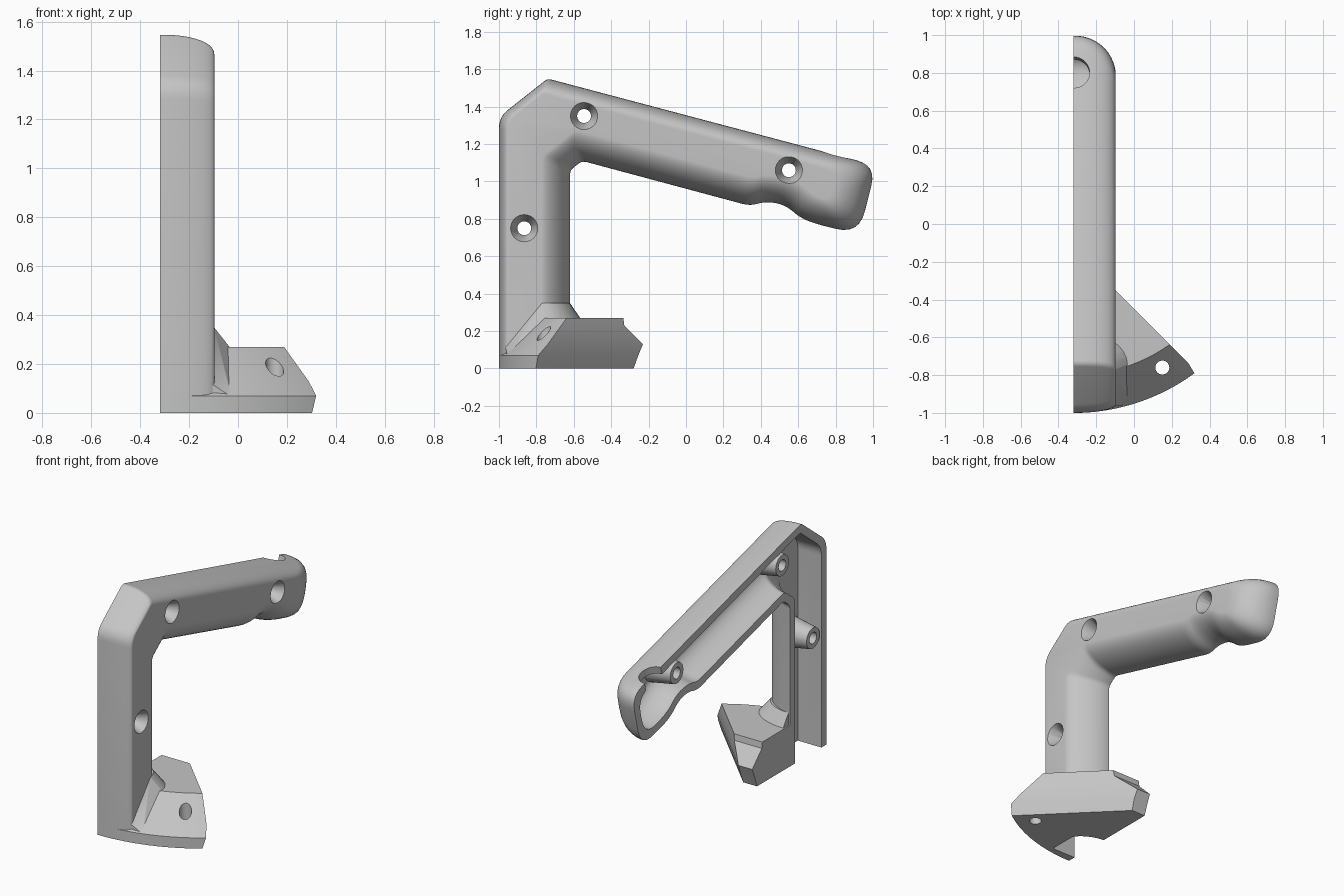
import bpy, bmesh, math
from mathutils import Vector, Matrix

if "Cube" in bpy.data.objects:
    bpy.data.objects.remove(bpy.data.objects["Cube"])

grey = bpy.data.materials.new("plain grey")
grey.use_nodes = True
colour = (0.56, 0.56, 0.56, 1)
grey.diffuse_color = colour
grey.node_tree.nodes["Principled BSDF"].inputs["Base Color"].default_value = colour

OPEN_X, WALL_X, WALL, DEPTH = -0.32, -0.097, 0.052, 0.215

# Side outline: y, z, corner radius, then roundover width and fullness of the edge that follows
OUTLINE = [
    (-1, 0, 0, 0, 2), (-.62, 0, 0, .15, 1.6), (-.62, 1.06, .025, .15, 1.6),
    (-.555, 1.11, .025, .15, 1.8), (.34, .87, .04, .14, 1.8), (.43, .893, .1, .14, 1.8),
    (.53, .875, .1, .14, 1.8), (.63, .79, .1, .14, 1.8), (.925, .715, .13, .2, 2),
    (1.018, 1.085, .11, .085, 2.2), (-.74, 1.55, .02, .045, 2), (-1, 1.345, .06, .045, 2)]


def finish(bm, name):
    bmesh.ops.recalc_face_normals(bm, faces=bm.faces)
    mesh = bpy.data.meshes.new(name)
    bm.to_mesh(mesh)
    bm.free()
    ob = bpy.data.objects.new(name, mesh)
    bpy.context.collection.objects.link(ob)
    mesh.materials.append(grey)
    return ob


def loft(name, loops):
    """Skin a stack of equal point loops and cap both ends."""
    bm = bmesh.new()
    rings = [[bm.verts.new(p) for p in loop] for loop in loops]
    n = len(rings[0])
    for a, b in zip(rings, rings[1:]):
        for i in range(n):
            j = (i + 1) % n
            bm.faces.new((a[i], a[j], b[j], b[i]))
    bm.faces.new(rings[0])
    bm.faces.new(rings[-1])
    return finish(bm, name)


def inset_outline(insets):
    """Move every outline edge inward by its own amount, then round the corners."""
    pts = [Vector(p[:2]) for p in OUTLINE]
    n = len(pts)
    lines = []
    for i in range(n):
        d = (pts[(i + 1) % n] - pts[i]).normalized()
        lines.append((pts[i] + Vector((-d.y, d.x)) * insets[i], d))
    corners = []
    for i in range(n):
        (p, d), (q, e) = lines[i - 1], lines[i]
        corners.append(p + d * ((q - p).cross(e) / d.cross(e)))
    out = []
    for i, c in enumerate(corners):
        radius = OUTLINE[i][2]
        if not radius:
            out.append(c)
            continue
        a, b = corners[i - 1] - c, corners[(i + 1) % n] - c
        start = c + a.normalized() * min(radius, a.length * .45)
        end = c + b.normalized() * min(radius, b.length * .45)
        for k in range(7):
            t = k / 6
            out.append(start * (1 - t) ** 2 + c * 2 * t * (1 - t) + end * t * t)
    return out


def handle_solid(name, open_x, extra, bottom):
    """Solid with elliptical edges; extra shrinks it evenly to make the hollow."""
    depth, steps, loops = DEPTH - extra, 18, []
    depths = [0] + [math.sin(math.pi / 2 * k / steps) for k in range(steps + 1)]
    for k, t in enumerate(depths):
        x = WALL_X - extra - depth * (1 - t) if k else open_x
        insets = []
        for p in OUTLINE:
            w, full = max(p[3] - extra, 0), p[4]
            insets.append(extra + w * (1 - max(1 - t ** full, 0) ** (1 / full)))
        insets[0] = bottom
        loops.append([(x, p.x, p.y) for p in inset_outline(insets)])
    return loft(name, loops)


def cone(name, start, end, r1, r2, sides=32):
    a, b = Vector(start), Vector(end)
    bm = bmesh.new()
    turn = (b - a).to_track_quat('Z', 'Y').to_matrix().to_4x4()
    bmesh.ops.create_cone(bm, cap_ends=True, segments=sides, radius1=r1, radius2=r2,
                          depth=(b - a).length, matrix=Matrix.Translation((a + b) / 2) @ turn)
    return finish(bm, name)


def combine(target, tool, operation):
    bpy.context.view_layer.objects.active = target
    mod = target.modifiers.new(operation, 'BOOLEAN')
    mod.operation, mod.solver, mod.object = operation, 'EXACT', tool
    bpy.ops.object.modifier_apply(modifier=mod.name)
    bpy.data.objects.remove(tool)


# Outer handle body
handle = handle_solid("handle_half_shell", OPEN_X, 0, 0)

# Mounting foot: curved front, slanted side, sloping rear
foot_loops = []
for z, radius, side, rear in [(0, 1.08, -.50, -.28), (.07, 1.08, -.47, -.255), (.13, 1.02, -.45, -.23),
                              (.23, .92, -.45, -.33), (.27, .88, -.45, -.335)]:
    first = math.asin(.10 / radius)
    last = math.pi / 4 + math.asin((side + .24) / (radius * math.sqrt(2)))
    loop = [(OPEN_X, -.74, z), (-.22, -.74, z)]
    for k in range(25):
        a = first + (last - first) * k / 24
        loop.append((OPEN_X + radius * math.sin(a), .08 - radius * math.cos(a), z))
    foot_loops.append(loop + [(side - rear, rear, z), (OPEN_X, rear, z)])
combine(handle, loft("foot", foot_loops), 'UNION')

# Flared gusset that wraps the column where it meets the foot
bm = bmesh.new()
for k in range(9):
    c, s = math.cos(math.pi / 2 * k / 8), math.sin(math.pi / 2 * k / 8)
    bm.verts.new((-.31 + .212 * c, -.77 + .15 * s, .35))
    for z in (.264, .02):
        bm.verts.new((-.31 + .28 * c, -.742 + .18 * s, z))
for x, y, z in [(-.11, -.967, .12), (-.11, -.967, .02), (-.03, -.954, .068),
                (-.03, -.954, .02), (-.31, -.96, .02), (-.31, -.77, .35)]:
    bm.verts.new((x, y, z))
hull = bmesh.ops.convex_hull(bm, input=bm.verts)
bmesh.ops.delete(bm, geom=hull["geom_interior"], context='VERTS')
combine(handle, finish(bm, "gusset"), 'UNION')

# Hollow inside, open at the split plane and at the bottom
combine(handle, handle_solid("hollow", OPEN_X - .1, WALL, -.1), 'DIFFERENCE')

# Screw bosses with countersunk holes
for y, z in [(-.545, 1.35), (.55, 1.06), (-.865, .75)]:
    combine(handle, cone("boss", (-.13, y, z), (-.318, y, z), .1, .068), 'UNION')
    combine(handle, cone("screw_hole", (0, y, z), (-.4, y, z), .037, .037), 'DIFFERENCE')
    combine(handle, cone("countersink", (-.09, y, z), (-.17, y, z), .076, .037), 'DIFFERENCE')

# Button opening near the grip end, square to the arm
combine(handle, cone("button_hole", (OPEN_X, .77, 1.02), (OPEN_X, .855, 1.34), .085, .085), 'DIFFERENCE')

# Foot screw hole and its countersunk recess
combine(handle, cone("foot_hole", (.15, -.76, -.1), (.15, -.76, .4), .037, .037), 'DIFFERENCE')
combine(handle, cone("foot_countersink", (.15, -.76, .05), (.15, -.76, .1), .037, .068), 'DIFFERENCE')
combine(handle, cone("foot_recess", (.15, -.76, .1), (.15, -.76, .4), .068, .068), 'DIFFERENCE')

bpy.ops.object.select_all(action='DESELECT')
handle.select_set(True)
bpy.context.view_layer.objects.active = handle
bpy.ops.object.shade_smooth_by_angle(angle=math.radians(28))
